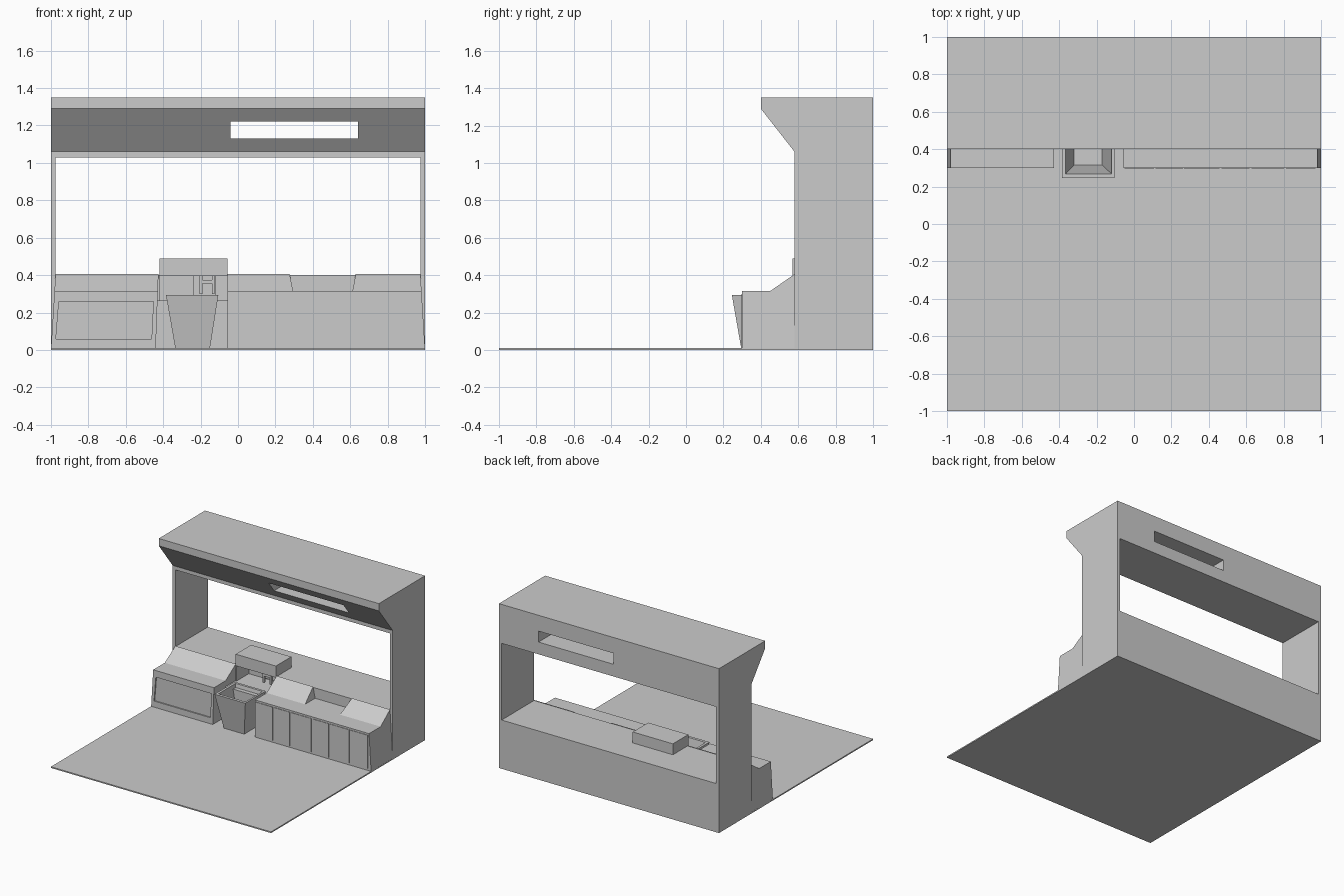
import bpy, bmesh

if "Cube" in bpy.data.objects:
    bpy.data.objects.remove(bpy.data.objects["Cube"])


def mesh_object(name, verts, faces):
    me = bpy.data.meshes.new(name)
    bm = bmesh.new()
    vs = [bm.verts.new(v) for v in verts]
    for f in faces:
        bm.faces.new([vs[i] for i in f])
    bmesh.ops.recalc_face_normals(bm, faces=bm.faces)
    bm.to_mesh(me)
    bm.free()
    ob = bpy.data.objects.new(name, me)
    bpy.context.collection.objects.link(ob)
    return ob


def prism(name, profile, left, right):
    """Extrude a (y, z) profile along x; each end is (x at z=0, x at z=0.41)."""
    def at(end, z):
        return end[0] + (end[1] - end[0]) * z / 0.41
    n = len(profile)
    verts = [(at(e, z), y, z) for e in (left, right) for y, z in profile]
    faces = [tuple(range(n)), tuple(range(n, 2 * n))]
    faces += [(i, (i + 1) % n, n + (i + 1) % n, n + i) for i in range(n)]
    return mesh_object(name, verts, faces)


def box(name, x, y, z):
    return prism(name, [(y[0], z[0]), (y[1], z[0]), (y[1], z[1]), (y[0], z[1])],
                 (x[0], x[0]), (x[1], x[1]))


def cut(ob, cutter):
    m = ob.modifiers.new("cut", 'BOOLEAN')
    m.operation = 'DIFFERENCE'
    m.solver = 'EXACT'
    m.object = cutter
    cutter.hide_render = True
    cutter.hide_set(True)


# Floor
box("floor", (-1, 1), (-1, 1), (0, 0.01))

# Overhanging header with a through slot
header = prism("header", [(0.40, 1.35), (1, 1.35), (1, 1.03), (0.58, 1.03),
                          (0.58, 1.06), (0.40, 1.29)], (-1, -1), (1, 1))
cut(header, box("slot_cutter", (-0.04, 0.64), (0.2, 1.2), (1.13, 1.22)))

# Side walls and low back wall
for s, label in ((-1, "left"), (1, "right")):
    box(label + "_wall", sorted((s * 0.975, s)), (0.58, 1), (0.01, 1.03))
low_wall = box("low_wall", (-0.975, 0.975), (0.58, 1), (0.01, 0.40))
cut(low_wall, box("alcove_cutter", (-0.42, -0.055), (0.5, 0.74), (0.265, 0.45)))

# Left counter with a recessed front panel
left_counter = prism("left_counter", [(0.30, 0.01), (0.58, 0.01), (0.58, 0.405),
                                      (0.45, 0.315), (0.30, 0.315)],
                     (-1, -0.975), (-0.44, -0.425))
cut(left_counter, prism("panel_cutter", [(0.25, 0.06), (0.31, 0.06), (0.31, 0.26), (0.25, 0.26)],
                        (-0.978, -0.945), (-0.465, -0.445)))

# Right counter, with sloped tops either side of a gap
box_profile = [(0.30, 0.01), (0.58, 0.01), (0.58, 0.315), (0.30, 0.315)]
prism("right_counter", box_profile, (-0.055, -0.055), (1, 0.975))
wedge = [(0.45, 0.315), (0.58, 0.315), (0.58, 0.405)]
prism("slope_inner", wedge, (-0.055, -0.055), (0.36, 0.275))
prism("slope_outer", wedge, (0.55, 0.63), (1, 0.975))

# Cabinet doors
doors = [(-0.05, 0.108), (0.114, 0.263), (0.268, 0.457),
         (0.467, 0.617), (0.627, 0.802), (0.812, 0.97)]
for i, d in enumerate(doors):
    box("door_%d" % i, d, (0.296, 0.31), (0.025, 0.30))

# Shelf behind the bin, and the dispenser hood over the alcove
box("rear_shelf", (-0.44, -0.055), (0.45, 0.58), (0.01, 0.265))
box("dispenser_hood", (-0.42, -0.055), (0.57, 0.77), (0.395, 0.49))


# Open tapered bin
def ring(x0, x1, y0, y1, z):
    return [(x0, y0, z), (x1, y0, z), (x1, y1, z), (x0, y1, z)]


rings = [ring(-0.335, -0.15, 0.295, 0.46, 0.01), ring(-0.385, -0.105, 0.245, 0.51, 0.295),
         ring(-0.365, -0.12, 0.268, 0.49, 0.295), ring(-0.32, -0.17, 0.315, 0.44, 0.03)]
bin_faces = [(0, 1, 2, 3), (12, 13, 14, 15)]
for r in range(3):
    for i in range(4):
        j = (i + 1) % 4
        bin_faces.append((r * 4 + i, r * 4 + j, r * 4 + 4 + j, r * 4 + 4 + i))
mesh_object("bin", sum(rings, []), bin_faces)

# Tap set hanging in the alcove
box("tap_panel", (-0.24, -0.12), (0.70, 0.74), (0.29, 0.40))
box("tap_bar", (-0.205, -0.125), (0.61, 0.63), (0.355, 0.375))
for i, x in enumerate((-0.205, -0.14)):
    box("tap_%d" % i, (x, x + 0.015), (0.61, 0.63), (0.30, 0.395))
